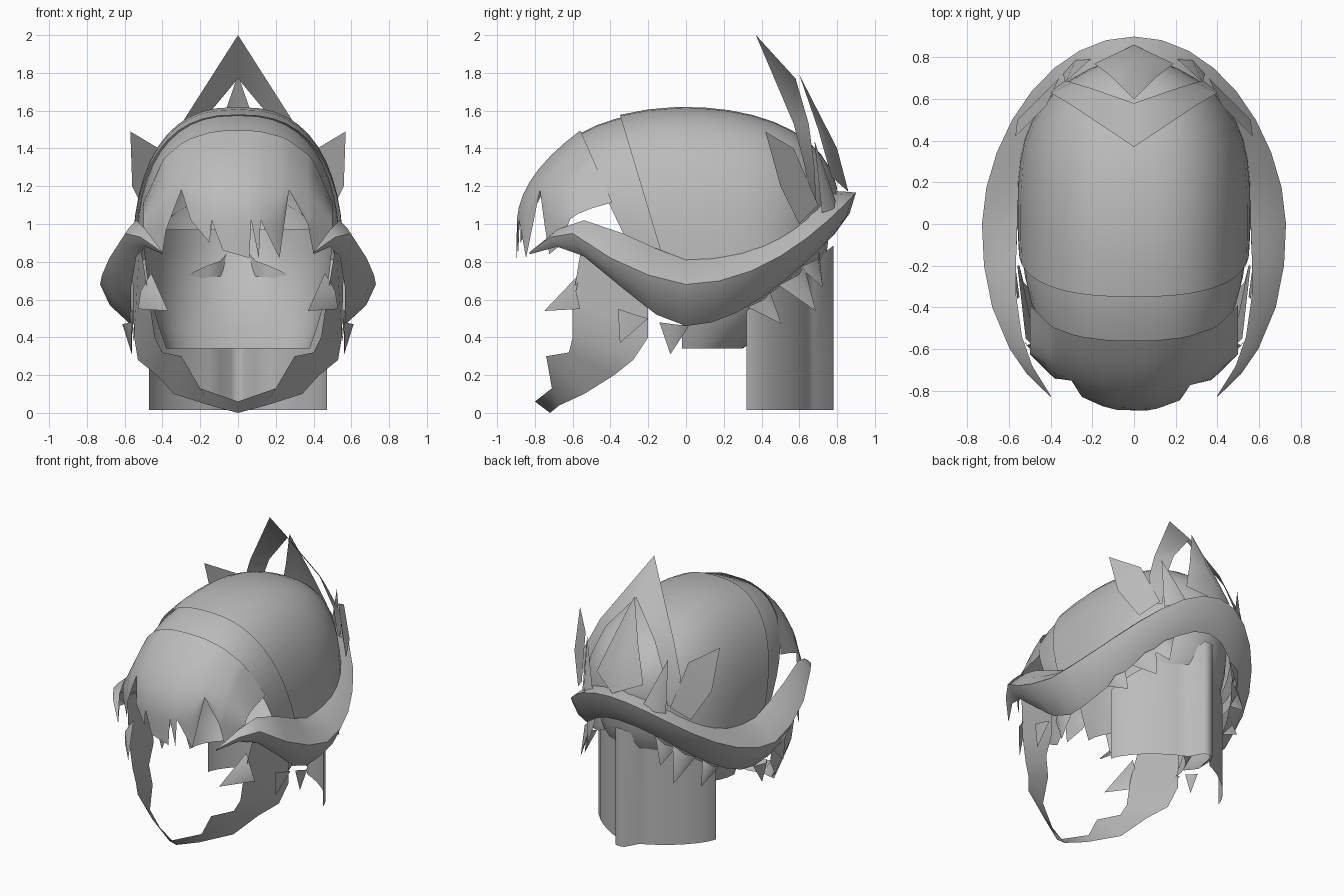
import bpy
from math import sin, cos, asin, pi, sqrt, hypot, radians

cube = bpy.data.objects.get("Cube")
if cube:
    bpy.data.objects.remove(cube, do_unlink=True)

gray = bpy.data.materials.new("plain gray")
gray.use_nodes = True
gray.diffuse_color = (.5, .5, .5, 1)
shader = gray.node_tree.nodes["Principled BSDF"]
shader.inputs["Base Color"].default_value = gray.diffuse_color


def build(name, verts, faces, mirrored=True):
    """Make a smooth sheet, reflected across the middle when mirrored."""
    mesh = bpy.data.meshes.new(name)
    mesh.from_pydata(verts, [], faces)
    mesh.materials.append(gray)
    obj = bpy.data.objects.new(name, mesh)
    bpy.context.collection.objects.link(obj)
    bpy.ops.object.select_all(action='DESELECT')
    obj.select_set(True)
    bpy.context.view_layer.objects.active = obj
    bpy.ops.object.shade_smooth_by_angle(angle=radians(65))
    if mirrored:
        mirror = obj.modifiers.new("mirror", 'MIRROR')
        mirror.use_clip = True
    return obj


def loft(name, rows, mirrored=True, flip=False):
    """Join rows of equal length with quads."""
    count = len(rows[0])
    verts = [point for row in rows for point in row]
    faces = []
    for start in range(0, len(verts) - count, count):
        for a in range(start, start + count - 1):
            face = (a, a + 1, a + count + 1, a + count)
            faces.append(face[::-1] if flip else face)
    return build(name, verts, faces, mirrored)


def spike(name, a, b, tip, bulge=.03):
    """Pointed lock: two base corners, a raised base middle and a tip."""
    x, y, z = [(p + q) / 2 for p, q in zip(a, b)]
    swell = 1 + bulge / hypot(x, y)
    middle = (x * swell, y * swell, z)
    return build(name, [a, middle, b, tip], [(0, 3, 1), (1, 3, 2)])


def quarter(steps, power=1):
    """Quarter turn as (across, along) fractions; low powers are squarer."""
    turns = [pi / 2 * i / steps for i in range(steps + 1)]
    return [(sin(t) ** power, max(cos(t), 0) ** power) for t in turns]


# Skull: tilted arches, each found from the y of its top
def skull_frame(y, inset=0):
    top = .9 + .72 * cos(asin(y / .82)) ** .6 - inset
    width = .56 * sqrt(1 - abs((y + .1) / .92) ** 3) - inset
    return top, .15 + .75 * y, .75 + .3 * y * y, width


def skull_arch(y, inset=0):
    top, low_y, low_z, width = skull_frame(y, inset)
    return [(width * across, low_y + (y - low_y) * up, low_z + (top - low_z) * up)
            for across, up in quarter(12, .8)]


def spread(start, end, steps):
    """Values from start to end, crowded toward the end."""
    return [start + (end - start) * across for across, _ in quarter(steps)]


loft("crown_hair", [skull_arch(y) for y in spread(-.35, .8, 12)])
loft("middle_hair", [skull_arch(y, .015) for y in spread(-.58, -.3, 4)])


# Fringe: columns falling from an arch to a jagged edge
def fringe_column(x, gap, steps=10):
    y = -.56
    top, low_y, low_z, width = skull_frame(y)
    up = sqrt(1 - (abs(x) / width) ** 2.5) ** .8
    start_y = low_y + (y - low_y) * up
    start_z = low_z + (top - low_z) * up
    front_y = x * x * 1.1 - .9
    column = []
    for i in range(steps + 1):
        z = max(start_z + (.82 - start_z) * i / steps, .82 + gap)
        rise = max(0, (z - 1) / (start_z - 1))
        column.append((x, start_y + (front_y - start_y) * (1 - rise * rise), z))
    return column


jagged_edge = [(-.5, .1), (-.4, .02), (-.38, .15), (-.3, .36), (-.25, .2), (-.15, .08),
               (-.14, .2), (-.08, .04), (.06, 0), (.07, .2), (.11, 0), (.12, .2),
               (.22, 0), (.27, .36), (.37, .18), (.4, .02), (.5, .1)]
loft("fringe", [fringe_column(x, gap) for x, gap in jagged_edge],
     mirrored=False, flip=True)


# Lower back of the head, closing in toward the neck
def nape_ring(t):
    width, depth = .5 - .12 * t * t, .78 - .46 * t * t
    return [(width * across, depth * back - .02, .97 - .63 * t)
            for across, back in quarter(8)]


loft("nape_hair", [nape_ring(i / 6) for i in range(7)])


# Neck cloth: two panels closing toward a rounded fold down the back
def cloth_row(height):
    row = []
    for across, back in quarter(10, 1.4):
        fold = .08 if across < .1 else 0
        y = .32 + .38 * back + fold
        row.append((.47 * across, y, height(y)))
    return row


loft("neck_cloth", [cloth_row(lambda y: .3 + .75 * y),
                    cloth_row(lambda y: .3),
                    cloth_row(lambda y: .015)])


# Head band: an oval sweep that rises at the back and hooks at the front
def band_section(y, heights=None):
    top, ridge, bottom = heights or (.81 + .45 * y * y, .68 + .6 * y * y, .46 + .6 * y * y)
    if y > 0:
        x, depth = .73 * sqrt(1 - (y / .9) ** 1.75), .17 - .07 * y * y
    else:
        x, depth = .73 * sqrt(1 - (-y / .97) ** 2.3), .17 - .24 * y * y
    shape = [(1, top), (.4, (top + ridge) / 2), (0, ridge),
             (.3, (ridge + bottom) / 2), (1, bottom)]
    r = hypot(x, y)
    return [(x * (1 - depth * k / r), y * (1 - depth * k / r), z) for k, z in shape]


hook = [(-.83, .85, .85, .84), (-.72, .97, .93, .88), (-.6, 1.02, .95, .83),
        (-.4, .95, .82, .66), (-.2, .87, .73, .52)]
sections = [band_section(y, heights) for y, *heights in hook]
sections += [band_section(y) for y in spread(0, .9, 8)]
loft("head_band", sections, flip=True)

# Spikes hanging beneath the band: place, half width, length, backward lean
hanging = {
    "front": (-.08, .1, .15, -.02),
    "middle": (.48, .07, .17, .12),
    "rear": (.67, .07, .25, .13),
    "back": (.77, .05, .2, .07),
}
for place, (y, half, length, lean) in hanging.items():
    a, b = [band_section(y + side * half)[-1] for side in (-1, 1)]
    tip = ((a[0] + b[0]) / 2, (a[1] + b[1]) / 2 + lean, b[2] - length)
    spike("band_spike_" + place, a, b, tip, .05)

# Cheek hair running down into a chin strap: front and back edges
loft("cheek_strap", [
    [(.52, -.55, .9), (.56, -.2, .8)],
    [(.47, -.6, .6), (.55, -.2, .4)],
    [(.44, -.6, .4), (.53, -.28, .28)],
    [(.4, -.62, .32), (.43, -.38, .2)],
    [(.3, -.74, .3), (.34, -.54, .1)],
    [(.2, -.71, .13), (.15, -.67, .04)],
    [(0, -.8, .06), (0, -.72, 0)],
])
spike("cheek_spike", (.46, -.56, .74), (.53, -.56, .55), (.37, -.75, .54))
spike("cheek_lock", (.56, -.36, .55), (.57, -.2, .5), (.55, -.35, .37), .01)

# Tall pointed arch behind the crown: outer and inner edges
loft("crest_arch", [
    [(0, .37, 2), (0, .58, 1.77)],
    [(.3, .57, 1.53), (.2, .65, 1.53)],
    [(.4, .63, 1.3), (.3, .68, 1.3)],
    [(.37, .66, 1.1), (.33, .69, 1.1)],
], flip=True)

# Feathers standing at the back and sides
build("crest_feather",
      [(0, .6, 1.79), (0, .8, 1.4), (.1, .7, 1.5), (.19, .77, 1.25), (0, .86, 1.17)],
      [(0, 2, 1), (1, 2, 3), (1, 3, 4)])
build("side_feather",
      [(.57, .42, 1.49), (.42, .57, 1.4), (.56, .5, 1.2), (.46, .6, 1), (.36, .7, 1.1)],
      [(0, 2, 1), (1, 2, 3, 4)])
spike("back_feather", (.34, .72, 1.06), (.2, .8, 1.1), (.33, .68, 1.44))
